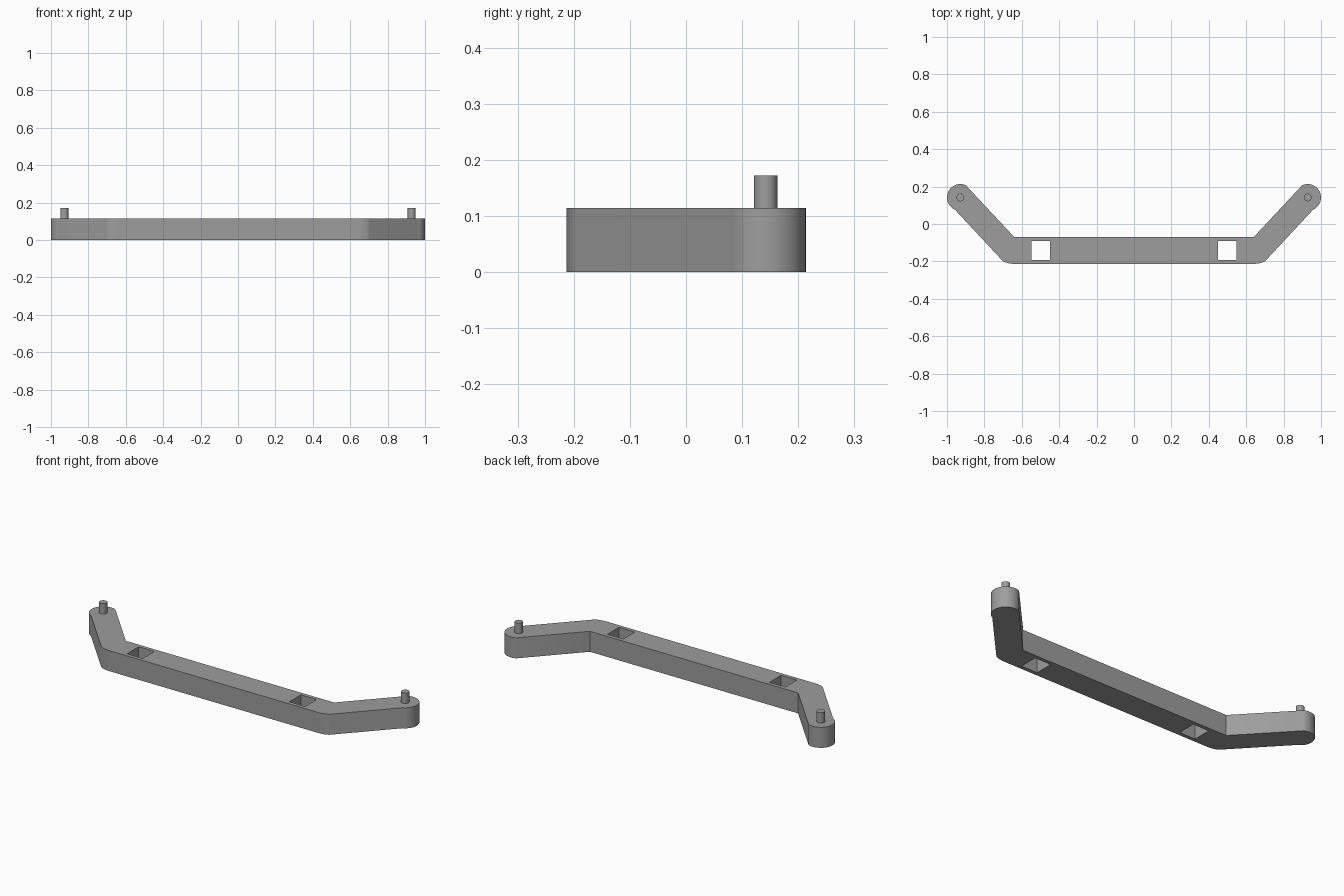
import bpy, bmesh, math
from mathutils import Vector

if "Cube" in bpy.data.objects:
    bpy.data.objects.remove(bpy.data.objects["Cube"])

H = 0.114                      # bar thickness
R = 0.0715                     # half width of the arms
END = Vector((0.9285, 0.142))  # centre of the rounded end
INNER = Vector((0.64, -0.07))  # sharp inside corner

grey = bpy.data.materials.new("grey plastic")
grey.diffuse_color = (0.34, 0.34, 0.34, 1)
grey.use_nodes = True
grey.node_tree.nodes["Principled BSDF"].inputs["Base Color"].default_value = grey.diffuse_color


def arc(c, r, a0, a1, n):
    return [(c[0] + r * math.cos(a0 + (a1 - a0) * i / n),
             c[1] + r * math.sin(a0 + (a1 - a0) * i / n)) for i in range(n + 1)]


def extrude(name, pts, z0, z1):
    bm = bmesh.new()
    face = bm.faces.new([bm.verts.new((x, y, z0)) for x, y in pts])
    top = bmesh.ops.extrude_face_region(bm, geom=[face])
    bmesh.ops.translate(bm, vec=(0, 0, z1 - z0),
                        verts=[g for g in top["geom"] if isinstance(g, bmesh.types.BMVert)])
    bmesh.ops.recalc_face_normals(bm, faces=bm.faces)
    me = bpy.data.meshes.new(name)
    bm.to_mesh(me)
    bm.free()
    me.materials.append(grey)
    ob = bpy.data.objects.new(name, me)
    bpy.context.collection.objects.link(ob)
    return ob


def smooth(ob):
    bpy.ops.object.select_all(action='DESELECT')
    ob.select_set(True)
    bpy.context.view_layer.objects.active = ob
    bpy.ops.object.shade_smooth_by_angle(angle=math.radians(30))


# Arm direction: the inner edge is tangent to the rounded end
d = END - INNER
theta = math.atan2(d.y, d.x) - math.asin(R / d.length)

# Right half outline: outer bend, rounded end, inside corner; then mirrored
half = arc(INNER, 2 * R, -math.pi / 2, theta - math.pi / 2, 16)
half += arc(END, R, theta - math.pi / 2, theta + math.pi / 2, 32)
half.append(tuple(INNER))
bar = extrude("bent_bar", half + [(-x, y) for x, y in reversed(half)], 0, H)

# Square through holes
for s, side in ((-1, "left"), (1, "right")):
    cx, cy, w, h = s * 0.4985, -0.1415, 0.0485, 0.0505
    cutter = extrude(side + "_hole_cutter",
                     [(cx - w, cy - h), (cx + w, cy - h), (cx + w, cy + h), (cx - w, cy + h)],
                     -0.1, H + 0.1)
    cutter.hide_render = True
    cutter.hide_set(True)
    m = bar.modifiers.new(side + "_hole", 'BOOLEAN')
    m.operation = 'DIFFERENCE'
    m.solver = 'EXACT'
    m.object = cutter
smooth(bar)

# Round locating pins on the ends
for s, side in ((-1, "left"), (1, "right")):
    pin = extrude(side + "_pin", arc((s * END.x, END.y), 0.021, 0, math.tau, 32)[:-1], H - 0.01, 0.172)
    smooth(pin)
